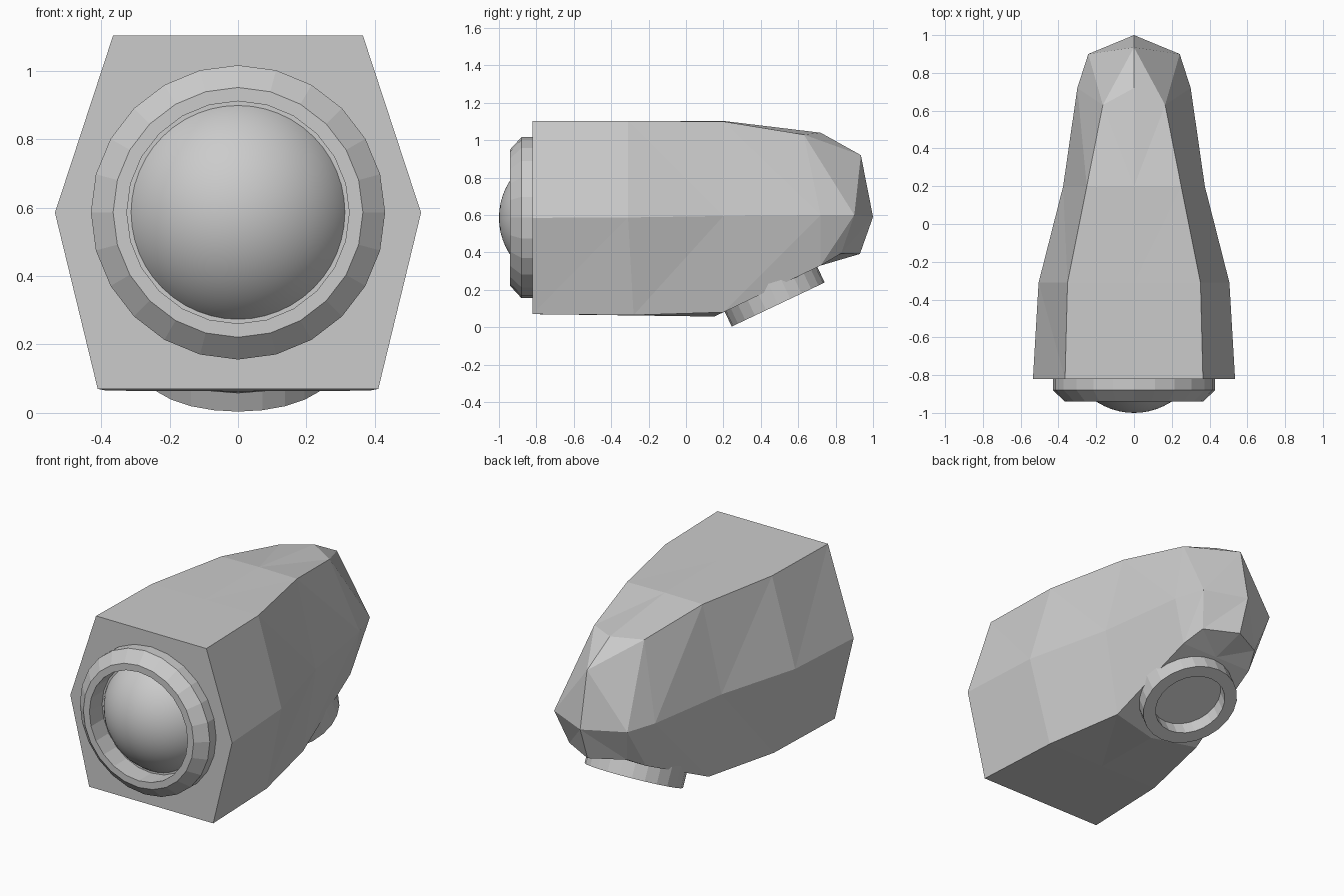
import bpy, bmesh
from math import cos, sin, pi
from mathutils import Vector, Matrix

if "Cube" in bpy.data.objects:
    bpy.data.objects.remove(bpy.data.objects["Cube"])


def finish(bm, name):
    bmesh.ops.remove_doubles(bm, verts=bm.verts, dist=0.0005)
    bmesh.ops.recalc_face_normals(bm, faces=bm.faces)
    mesh = bpy.data.meshes.new(name)
    bm.to_mesh(mesh)
    bm.free()
    obj = bpy.data.objects.new(name, mesh)
    bpy.context.collection.objects.link(obj)
    return obj


def lathe(name, profile, origin, axis, steps=24):
    """Spin (radius, height) points around an axis in the yz plane."""
    w = Vector(axis).normalized()
    u = Vector((1, 0, 0))
    v = w.cross(u)
    bm = bmesh.new()
    rings = []
    for r, h in profile:
        rings.append([bm.verts.new(Vector(origin) + w * h + (u * cos(a) + v * sin(a)) * r)
                      for a in (2 * pi * k / steps for k in range(steps))])
    for a, b in zip(rings, rings[1:]):
        for k in range(steps):
            n = (k + 1) % steps
            bm.faces.new((a[k], a[n], b[n], b[k]))
    return finish(bm, name)


# Faceted body: half sections from top centre, round the side, to bottom centre
tip = (0, 1.0, 0.59)
sections = [
    [(0, -.82, 1.103), (.365, -.82, 1.103), (.535, -.82, .585), (.41, -.82, .07), (0, -.82, .07)],
    [(0, -.31, 1.103), (.352, -.31, 1.103), (.505, -.31, .587), (.385, -.28, .065), (0, -.28, .063)],
    [(0, .20, 1.103), (.25, .20, 1.10), (.375, .20, .595), (.29, .20, .08), (0, .15, .057)],
    [(0, .72, 1.04), (.165, .63, 1.03), (.30, .72, .60), (.24, .72, .33), (0, .72, .33)],
    [(0, .935, .92), (0, .935, .92), (.242, .90, .60), (.19, .83, .395), (0, .93, .392)],
    [tip] * 5,
]
bm = bmesh.new()
for s in (1, -1):
    grid = [[bm.verts.new((s * x, y, z)) for x, y, z in row] for row in sections]
    bm.faces.new(grid[0])
    for i in range(5):
        for j in range(4):
            a, b = grid[i][j], grid[i][j + 1]
            c, d = grid[i + 1][j + 1], grid[i + 1][j]
            tris = ((a, b, c), (a, c, d)) if j < 2 else ((a, b, d), (b, c, d))
            for t in tris:
                bm.faces.new(t)
finish(bm, "body")

# Front lens ring with chamfered rim
front = (0, -.82, .586)
lathe("lens_ring", [(.43, -.02), (.43, .06), (.365, .12), (.325, .12), (.325, -.02)],
      front, (0, -1, 0))

# Smooth domed lens
R = .362
dome = [(R * sin(a), R * cos(a)) for a in (pi / 2 * k / 14 for k in range(15))]
lens = lathe("lens", dome, (0, -1 + R, .586), (0, -1, 0), 48)
for p in lens.data.polygons:
    p.use_smooth = True

# Mounting socket on the sloped underside
lathe("mount_socket", [(.275, -.03), (.275, .098), (.203, .098), (.203, .015), (0, .015)],
      (0, .451, .21), (0, .428, -.904))
